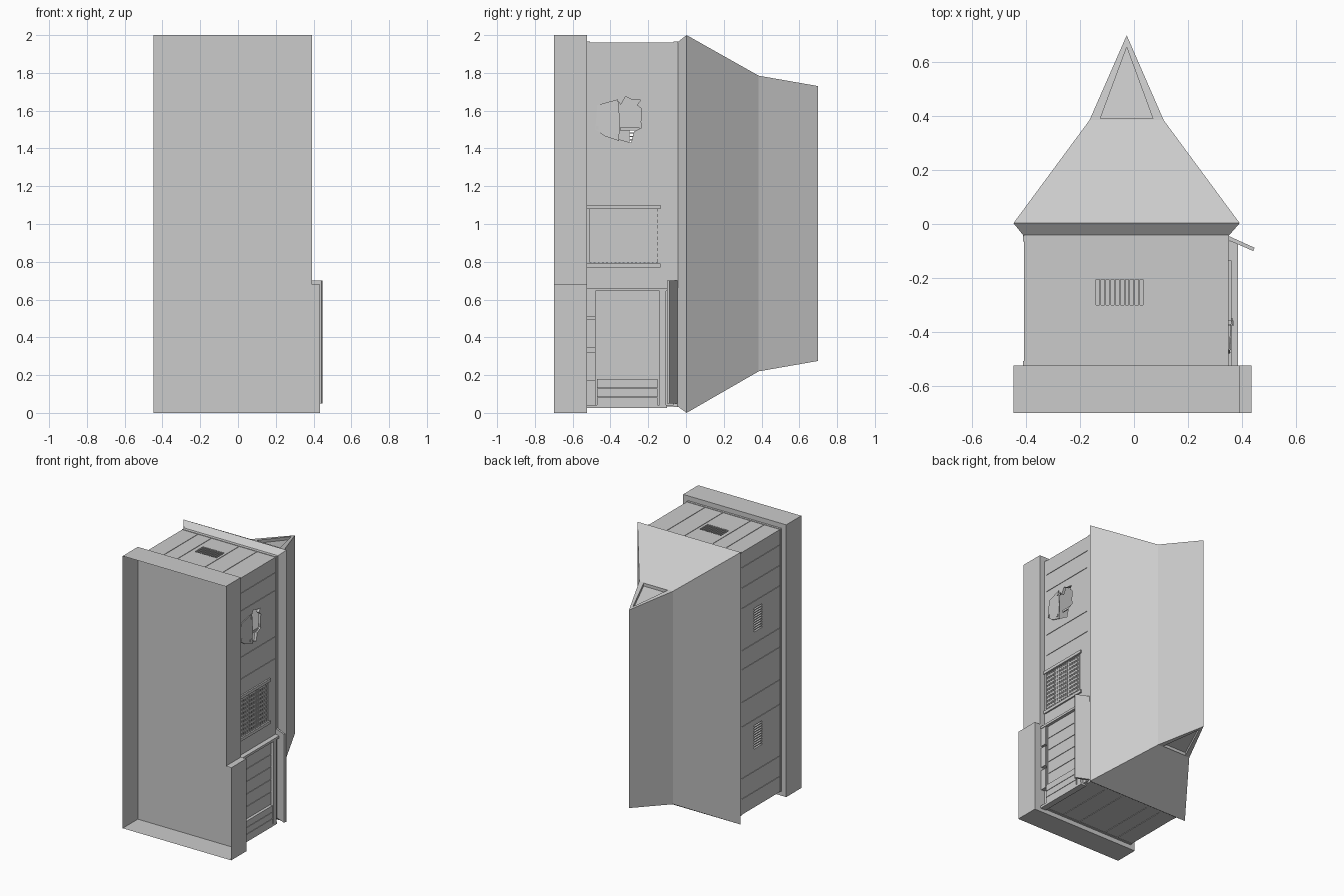
import bpy, bmesh
from mathutils import Vector

if "Cube" in bpy.data.objects:
    bpy.data.objects.remove(bpy.data.objects["Cube"])


def mesh_object(name, bm):
    bmesh.ops.recalc_face_normals(bm, faces=bm.faces)
    me = bpy.data.meshes.new(name)
    bm.to_mesh(me)
    bm.free()
    ob = bpy.data.objects.new(name, me)
    bpy.context.collection.objects.link(ob)
    return ob


def boxes(name, spans):
    """One object made of boxes given as ((x0,x1),(y0,y1),(z0,z1))."""
    bm = bmesh.new()
    for span in spans:
        vs = bmesh.ops.create_cube(bm, size=1)["verts"]
        for v in vs:
            v.co = Vector([(a + b) / 2 + c * (b - a) for c, (a, b) in zip(v.co, span)])
    return mesh_object(name, bm)


def prism(name, outline, axis, lo, hi, open_low=False):
    """Extrude a 2D outline along x, y or z; open_low leaves the low end uncapped."""
    place = {"x": lambda p, h: (h, p[0], p[1]),
             "y": lambda p, h: (p[0], h, p[1]),
             "z": lambda p, h: (p[0], p[1], h)}[axis]
    bm = bmesh.new()
    a = [bm.verts.new(place(p, lo)) for p in outline]
    b = [bm.verts.new(place(p, hi)) for p in outline]
    if not open_low:
        bm.faces.new(a)
    bm.faces.new(b[::-1])
    for i in range(len(a)):
        j = (i + 1) % len(a)
        bm.faces.new((a[i], a[j], b[j], b[i]))
    return mesh_object(name, bm)


def cut(target, cutter):
    m = target.modifiers.new("cut", "BOOLEAN")
    m.operation = "DIFFERENCE"
    m.solver = "EXACT"
    m.object = cutter
    cutter.hide_render = True
    cutter.hide_set(True)


X0, X1 = -0.408, 0.35
Z0, Z1 = 0.035, 1.962
YB, YT = -0.525, -0.045

# Base: thin skirt open towards the front, with a wider porch end
prism("base_skirt", [(-.447, 0), (.435, 0), (.435, .68), (.391, .68), (.391, 2), (-.447, 2)],
      "y", -.7, YB, open_low=True)

# Hollow walls
walls = boxes("walls", [((X0, X1), (YB + .001, YT), (Z0, Z1))])
cut(walls, boxes("cutter_room", [((X0 + .02, X1 - .02), (YB + .01, YT - .01), (Z0 + .02, Z1 - .02))]))

# Vent slots: two groups on the left wall, one on the end wall
slots = []
for k in range(10):
    o = (k - 4.5) * 0.018
    for zc in (0.55, 1.41):
        slots.append(((X0 - .02, X0 + .04), (-0.30, -0.205), (zc + o - .006, zc + o + .006)))
    xc = -0.053 + o
    slots.append(((xc - .006, xc + .006), (-0.30, -0.205), (Z1 - .01, Z1 + .02)))
cut(walls, boxes("cutter_vents", slots))

# Ragged hole and door recess in the right wall
hole = [(-.475, 1.50), (-.465, 1.62), (-.36, 1.65), (-.345, 1.63), (-.32, 1.675), (-.29, 1.66), (-.24, 1.655),
        (-.26, 1.63), (-.235, 1.61), (-.24, 1.54), (-.235, 1.51), (-.275, 1.49), (-.29, 1.43), (-.36, 1.45)]
cut(walls, prism("cutter_hole", hole, "x", X1 - .05, X1 + .05))
cut(walls, boxes("cutter_door", [((X1 - .01, X1 + .03), (-0.51, -0.15), (0.795, 1.085))]))

# Shallow plank grooves, kept clear of the vents and the hole
g, d = 0.002, 0.004
grooves = []
for z in (.15, .30, .68, .86, 1.10, 1.24, 1.55, 1.70, 1.85):
    grooves.append(((X0 - .02, X0 + d), (-.505, -.07), (z - g, z + g)))
for z in (1.22, 1.38, 1.72, 1.85):
    grooves.append(((X1 - d, X1 + .02), (-.505, -.07), (z - g, z + g)))
for x in (-0.28, -0.17, 0.055, 0.2):
    grooves.append(((x - g, x + g), (-.505, -.07), (Z1 - d, Z1 + .02)))
    grooves.append(((x - g, x + g), (-.505, -.07), (Z0 - .02, Z0 + d)))
cut(walls, boxes("cutter_grooves", grooves))

# Trim under the eaves and at the foot of the walls
trim = []
for y0, y1 in ((-0.065, -0.04), (-0.524, -0.508)):
    trim += [((X0 - .003, X0 + .003), (y0, y1), (Z0, Z1)),
             ((X1 - .003, X1 + .003), (y0, y1), (0.66, Z1)),
             ((X0, X1), (y0, y1), (Z1 - .003, Z1 + .003)),
             ((X0, X1), (y0, y1), (Z0 - .003, Z0 + .003))]
boxes("wall_trim", trim)

# Tilted patch board over the hole, with nails, and a lath
patch = [(-.48, 1.50), (-.47, 1.63), (-.36, 1.66), (-.35, 1.55), (-.355, 1.44), (-.43, 1.465)]
board = prism("patch_board", patch, "x", X1, X1 + .006)
for v in board.data.vertices:
    v.co.x += (v.co.y + .48) * .08
boxes("patch_nails", [((X1, X1 + .01 + (y + .48) * .08), (y - .007, y + .007), (z - .009, z + .009))
                      for y, z in ((-.365, 1.635), (-.372, 1.47), (-.47, 1.51))])
boxes("lath", [((X1 - .018, X1 - .01), (-.35, -.245), (1.495, 1.51))])

# Door with posts and a fine lattice
boxes("door_posts", [((X1 - .01, X1 + .011), (-.524, -.135), (z - .011, z + .011)) for z in (0.78, 1.09)])
boxes("door_lattice",
      [((X1 - .012, X1 - .004), (y - .006, y + .006), (.795, 1.085)) for y in [-.495 + .022 * k for k in range(16)]]
      + [((X1 - .012, X1 - .005), (-.51, -.15), (z - .006, z + .006)) for z in [.82 + .03 * k for k in range(9)]])

# Porch: boarded panel, frame, bench and feet
boxes("porch_panel", [((X1 - .01, X1 + .014), (-.48, -.065), (.04, .655))])
boxes("porch_boards", [((X1, X1 + .018), (-.465, -.145), (.183 + k * .092, .271 + k * .092)) for k in range(5)])
boxes("porch_frame", [((X1 - .01, .385), (-.524, -.065), (.645, .662)),
                      ((X1 - .01, .385), (-.14, -.105), (.04, .645)),
                      ((X1 - .01, .385), (-.524, -.10), (.025, .042)),
                      ((X1 - .01, .37), (-.482, -.468), (.04, .645))])
boxes("porch_bench", [((X1, .385), (-.47, -.15), (z, z + .046)) for z in (.035, .084, .133)])
boxes("porch_feet", [((X1 - .01, .38), (-.524, -.48), (z, z + .15)) for z in (.17, .345, .51)])

# Sloping porch canopy
prism("porch_canopy", [(.345, -.045), (.352, -.045), (.447, -.088), (.442, -.10), (.345, -.058)], "z", .05, .70)

# Roof: eave, lower slope and gabled upper slope
roof = bmesh.new()
rings = []
for y, xa, xb, za, zb in ((YT, X0, X1, Z0, Z1), (.003, -.447, .392, 0, 2), (.385, -.165, .11, .22, 1.785)):
    rings.append([roof.verts.new(p) for p in ((xa, y, za), (xb, y, za), (xb, y, zb), (xa, y, zb))])
roof.faces.new(rings[0])
for a, b in zip(rings, rings[1:]):
    for i in range(4):
        j = (i + 1) % 4
        roof.faces.new((a[i], a[j], b[j], b[i]))
top = rings[2]
ridge = [roof.verts.new((-.027, .7, z)) for z in (.275, 1.73)]
roof.faces.new((top[1], top[2], ridge[1], ridge[0]))
roof.faces.new((top[3], top[0], ridge[0], ridge[1]))
# recessed triangles in both gables
for side, outer in ((-1, (top[0], top[1], ridge[0])), (1, (top[2], top[3], ridge[1]))):
    flat = [(-.125, .391), (.07, .391), (-.027, .655)]
    if side > 0:
        flat = [flat[1], flat[0], flat[2]]
    rim, deep = [], []
    for x, y in flat:
        z = 1 + side * ((.785 if side > 0 else .78) - (y - .385) * .055 / .315)
        rim.append(roof.verts.new((x, y, z)))
        deep.append(roof.verts.new((x, y, z - side * .022)))
    roof.faces.new(deep)
    for i in range(3):
        j = (i + 1) % 3
        roof.faces.new((outer[i], outer[j], rim[j], rim[i]))
        roof.faces.new((rim[i], rim[j], deep[j], deep[i]))
mesh_object("roof", roof)
